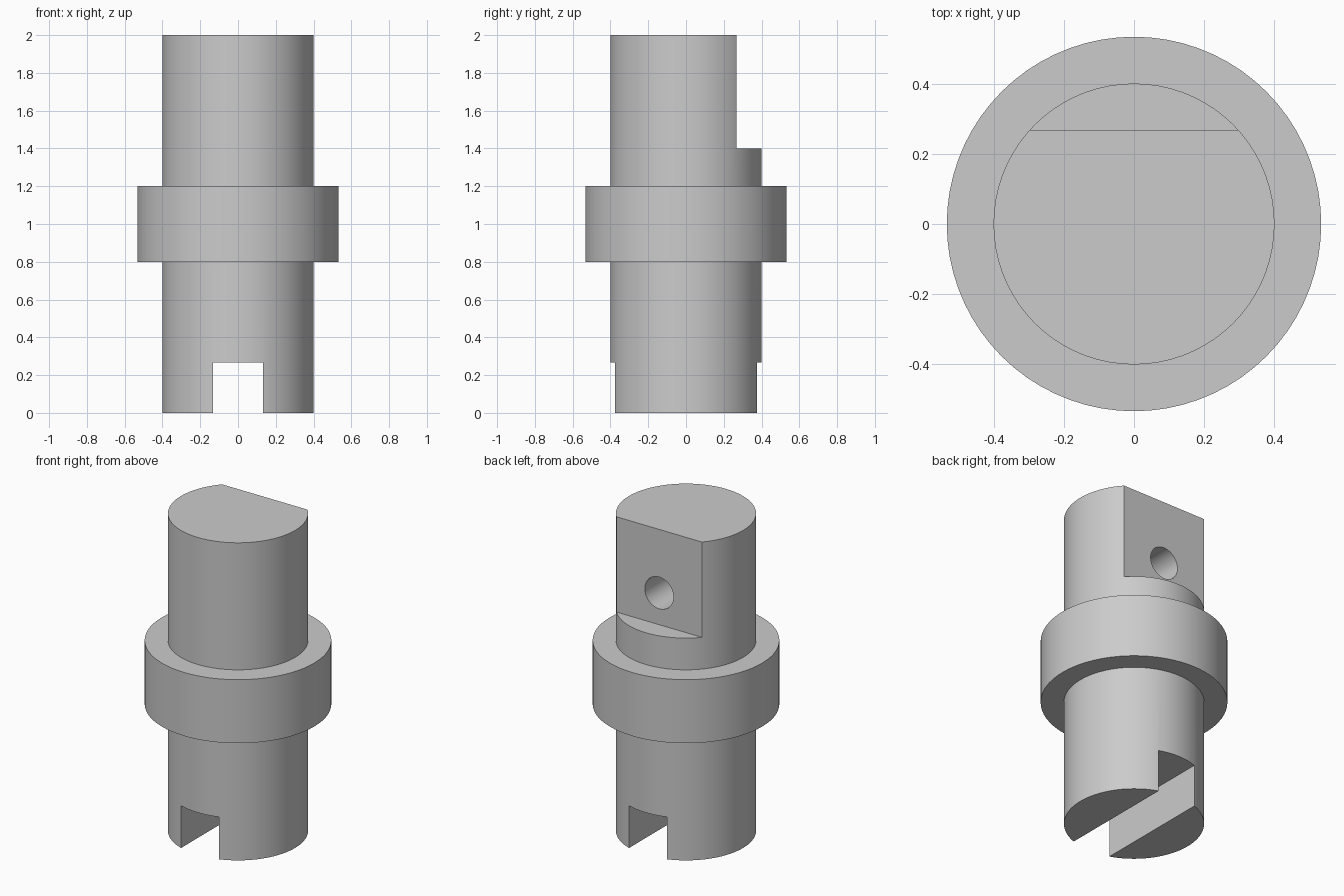
import bpy
import bmesh
import math
from mathutils import Matrix, Vector

cube = bpy.data.objects.get("Cube")
if cube:
    bpy.data.objects.remove(cube, do_unlink=True)

SEGMENTS = 72

steel = bpy.data.materials.new("grey steel")
steel.use_nodes = True
steel.diffuse_color = (0.6, 0.6, 0.6, 1)
steel.node_tree.nodes["Principled BSDF"].inputs["Base Color"].default_value = (0.6, 0.6, 0.6, 1)


def make_object(name, bm):
    bmesh.ops.recalc_face_normals(bm, faces=bm.faces)
    mesh = bpy.data.meshes.new(name)
    bm.to_mesh(mesh)
    bm.free()
    mesh.materials.append(steel)
    obj = bpy.data.objects.new(name, mesh)
    bpy.context.collection.objects.link(obj)
    return obj


def lathe(name, profile):
    """Closed solid from (radius, height) pairs turned about z."""
    bm = bmesh.new()
    rings = []
    for r, z in profile:
        rings.append([bm.verts.new((r * math.cos(a), r * math.sin(a), z))
                      for a in (math.tau * i / SEGMENTS for i in range(SEGMENTS))])
    for low, high in zip(rings, rings[1:]):
        for i in range(SEGMENTS):
            j = (i + 1) % SEGMENTS
            bm.faces.new((low[i], low[j], high[j], high[i]))
    bm.faces.new(rings[0])
    bm.faces.new(rings[-1])
    return make_object(name, bm)


def box(name, low, high):
    low, high = Vector(low), Vector(high)
    bm = bmesh.new()
    bmesh.ops.create_cube(bm, size=1, matrix=Matrix.Translation((low + high) / 2)
                          @ Matrix.Diagonal((high - low).to_4d()))
    return make_object(name, bm)


def rod_y(name, radius, y0, y1, z):
    bm = bmesh.new()
    bmesh.ops.create_cone(bm, cap_ends=True, segments=48, radius1=radius, radius2=radius,
                          depth=y1 - y0, matrix=Matrix.Translation((0, (y0 + y1) / 2, z))
                          @ Matrix.Rotation(math.pi / 2, 4, 'X'))
    return make_object(name, bm)


# Shaft with its raised collar
shaft = lathe("collared_shaft", [(0.4, 0), (0.4, 0.8), (0.533, 0.8),
                                 (0.533, 1.2), (0.4, 1.2), (0.4, 2)])

# Slot across the foot, flat on the back of the head, blind hole in the flat
cutters = [
    box("foot_slot_cutter", (-0.133, -1, -0.5), (0.133, 1, 0.267)),
    box("back_flat_cutter", (-1, 0.267, 1.4), (1, 1, 2.5)),
    rod_y("blind_hole_cutter", 0.1, -0.133, 0.6, 1.6),
]
for cutter in cutters:
    cutter.hide_render = True
    mod = shaft.modifiers.new(cutter.name, 'BOOLEAN')
    mod.operation = 'DIFFERENCE'
    mod.solver = 'EXACT'
    mod.object = cutter

# Bake the cuts and drop the cutters
bpy.ops.object.select_all(action='DESELECT')
shaft.select_set(True)
bpy.context.view_layer.objects.active = shaft
for cutter in cutters:
    bpy.ops.object.modifier_apply(modifier=cutter.name)
    bpy.data.objects.remove(cutter, do_unlink=True)
bpy.ops.object.shade_smooth_by_angle(angle=math.radians(30))
